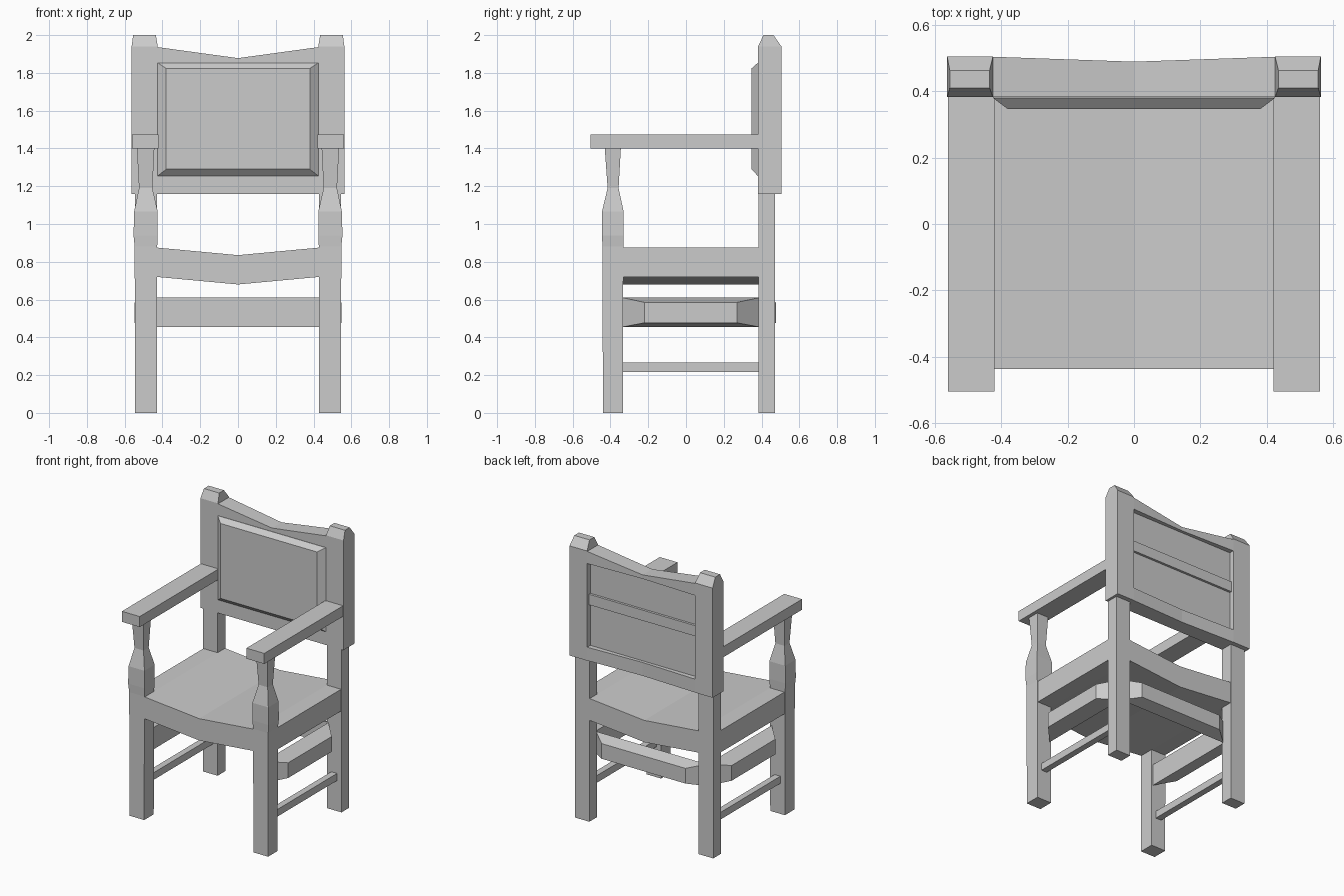
import bpy

if "Cube" in bpy.data.objects:
    bpy.data.objects.remove(bpy.data.objects["Cube"])


def loft(name, rings):
    """Closed flat-faced solid through rings that share a point count."""
    n = len(rings[0])
    verts = [p for r in rings for p in r]
    faces = [tuple(range(n)), tuple(range(len(verts) - n, len(verts)))]
    for k in range(len(rings) - 1):
        for i in range(n):
            j = (i + 1) % n
            faces.append((k * n + i, k * n + j, (k + 1) * n + j, (k + 1) * n + i))
    me = bpy.data.meshes.new(name)
    me.from_pydata(verts, [], faces)
    ob = bpy.data.objects.new(name, me)
    bpy.context.collection.objects.link(ob)
    bpy.context.view_layer.objects.active = ob
    bpy.ops.object.mode_set(mode='EDIT')
    bpy.ops.mesh.select_all(action='SELECT')
    bpy.ops.mesh.normals_make_consistent(inside=False)
    bpy.ops.object.mode_set(mode='OBJECT')
    return ob


def ring_x(x, y0, y1, z0, z1):
    return [(x, y0, z0), (x, y1, z0), (x, y1, z1), (x, y0, z1)]


def ring_y(y, x0, x1, z0, z1):
    return [(x0, y, z0), (x1, y, z0), (x1, y, z1), (x0, y, z1)]


def ring_z(z, x0, x1, y0, y1):
    return [(x0, y0, z), (x1, y0, z), (x1, y1, z), (x0, y1, z)]


def box(name, x0, x1, y0, y1, z0, z1):
    return loft(name, [ring_z(z0, x0, x1, y0, y1), ring_z(z1, x0, x1, y0, y1)])


def mirrored(ob):
    m = ob.modifiers.new("mirror", 'MIRROR')
    m.use_axis[0] = True
    return ob


# Front legs running up into the turned-style arm supports
mirrored(loft("front_leg", [
    ring_z(0.00, 0.43, 0.545, -0.44, -0.333),
    ring_z(0.88, 0.428, 0.547, -0.442, -0.332),
    ring_z(0.94, 0.425, 0.553, -0.445, -0.33),
    ring_z(1.065, 0.425, 0.55, -0.445, -0.33),
    ring_z(1.19, 0.453, 0.524, -0.415, -0.357),
    ring_z(1.40, 0.443, 0.535, -0.43, -0.345)]))

# Back legs and arms
mirrored(box("back_leg", 0.43, 0.545, 0.385, 0.472, 0, 1.17))
mirrored(box("armrest", 0.42, 0.56, -0.505, 0.40, 1.40, 1.475))

# Dipped solid seat
loft("seat", [ring_x(x, -0.437, 0.469, z - 0.155, z) for x, z in
              [(-0.542, 0.875), (-0.43, 0.875), (0, 0.835), (0.43, 0.875), (0.542, 0.875)]])

# Bevelled stretchers on the sides and back, thin low rails on the sides
mirrored(loft("side_stretcher", [
    ring_x(0.44, -0.335, 0.388, 0.455, 0.61),
    ring_x(0.549, -0.22, 0.27, 0.477, 0.585)]))
loft("back_stretcher", [
    ring_y(0.39, -0.435, 0.435, 0.455, 0.61),
    ring_y(0.477, -0.33, 0.33, 0.477, 0.585)])
mirrored(box("low_side_rail", 0.465, 0.51, -0.335, 0.39, 0.217, 0.268))

# Backrest posts with tapered tops
mirrored(loft("back_post", [
    ring_z(1.16, 0.425, 0.563, 0.382, 0.505),
    ring_z(1.94, 0.425, 0.563, 0.382, 0.505),
    ring_z(2.00, 0.435, 0.555, 0.41, 0.463)]))

# Backrest rails, slightly hollowed at the back
loft("top_rail", [ring_x(x, 0.382, y, 1.85, z) for x, y, z in
                  [(-0.43, 0.504, 1.937), (0, 0.489, 1.878), (0.43, 0.504, 1.937)]])
loft("bottom_rail", [ring_x(x, 0.382, y, 1.16, 1.255) for x, y in
                     [(-0.43, 0.504), (0, 0.489), (0.43, 0.504)]])

# Recessed back panel, its cross bar and the raised front pad
box("back_panel", -0.43, 0.43, 0.384, 0.468, 1.25, 1.855)
box("back_cross_bar", -0.428, 0.428, 0.46, 0.485, 1.55, 1.625)
loft("back_pad", [
    ring_y(0.384, -0.425, 0.425, 1.255, 1.853),
    ring_y(0.38, -0.425, 0.425, 1.255, 1.853),
    ring_y(0.346, -0.38, 0.38, 1.29, 1.823)])
